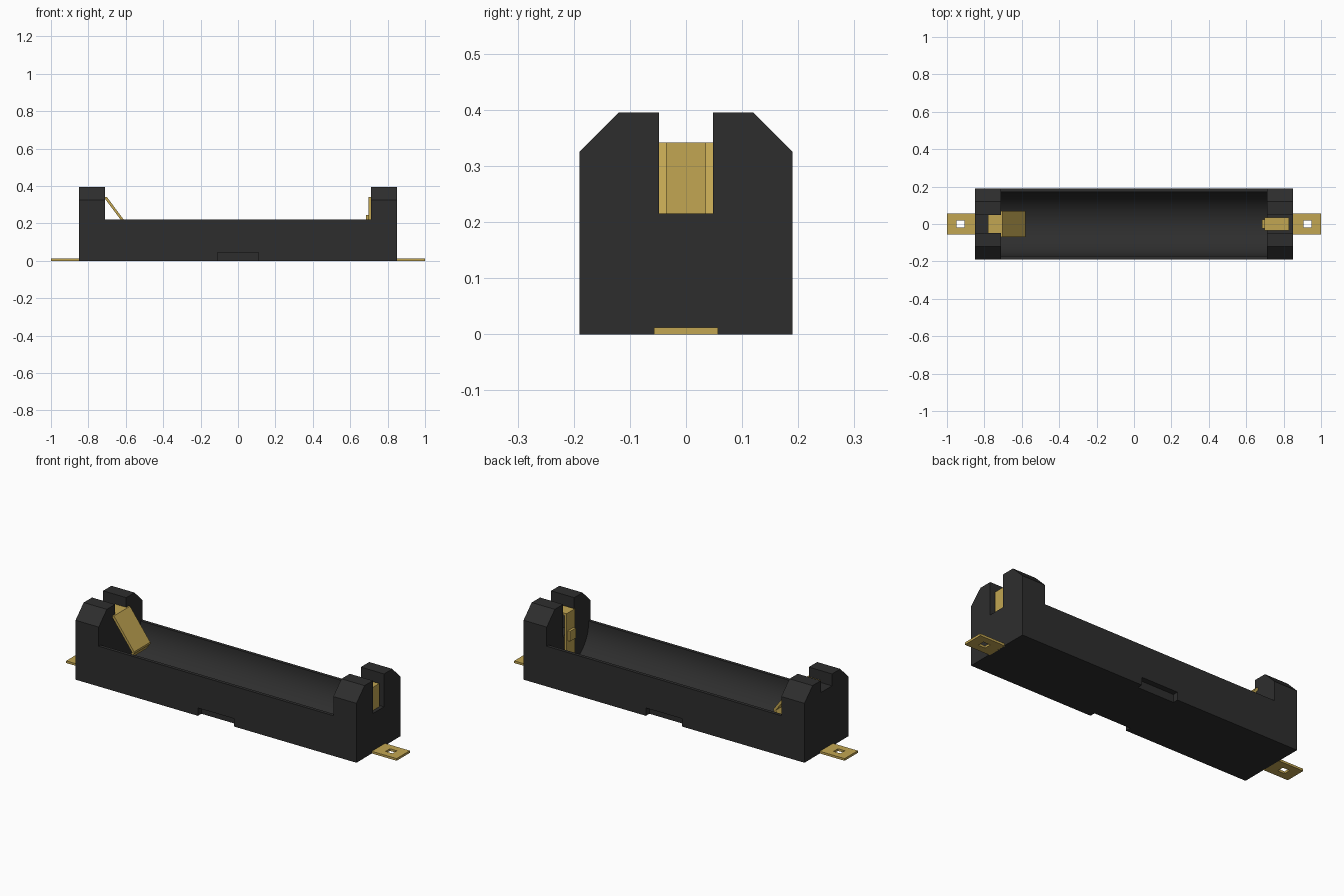
import bpy
import bmesh
import math

if "Cube" in bpy.data.objects:
    bpy.data.objects.remove(bpy.data.objects["Cube"], do_unlink=True)


def material(name, rgb, rough):
    m = bpy.data.materials.new(name)
    m.use_nodes = True
    m.diffuse_color = (*rgb, 1)
    bsdf = next(n for n in m.node_tree.nodes if n.type == 'BSDF_PRINCIPLED')
    bsdf.inputs["Base Color"].default_value = (*rgb, 1)
    bsdf.inputs["Roughness"].default_value = rough
    return m


black = material("black plastic", (0.027, 0.027, 0.027), 0.6)
gold = material("gold metal", (0.54, 0.38, 0.085), 0.5)


def prism(name, pts, axis, lo, hi, mat):
    """Extrude a 2D outline along x (points are y, z) or y (points are x, z)."""
    bm = bmesh.new()
    rings = []
    for t in (lo, hi):
        rings.append([bm.verts.new((t, a, b) if axis == 'x' else (a, t, b)) for a, b in pts])
    n = len(pts)
    bm.faces.new(rings[0])
    bm.faces.new(rings[1])
    for i in range(n):
        j = (i + 1) % n
        bm.faces.new((rings[0][i], rings[0][j], rings[1][j], rings[1][i]))
    bmesh.ops.recalc_face_normals(bm, faces=bm.faces)
    me = bpy.data.meshes.new(name)
    bm.to_mesh(me)
    bm.free()
    me.materials.append(mat)
    ob = bpy.data.objects.new(name, me)
    bpy.context.collection.objects.link(ob)
    return ob


def box(name, x0, x1, y0, y1, z0, z1, mat):
    return prism(name, [(x0, z0), (x1, z0), (x1, z1), (x0, z1)], 'y', y0, y1, mat)


def cut(ob, cutter):
    mod = ob.modifiers.new("cut", 'BOOLEAN')
    mod.operation = 'DIFFERENCE'
    mod.solver = 'EXACT'
    mod.object = cutter
    bpy.context.view_layer.objects.active = ob
    bpy.ops.object.modifier_apply(modifier=mod.name)
    bpy.data.objects.remove(cutter, do_unlink=True)


# Holder body: chamfered end outline run along the whole length
body = prism("holder_body",
             [(-0.19, 0), (0.19, 0), (0.19, 0.325), (0.12, 0.395), (-0.12, 0.395), (-0.19, 0.325)],
             'x', -0.85, 0.85, black)

# Open the middle down to the rim, leaving the two end walls
cut(body, box("cutter", -0.71, 0.71, -0.3, 0.3, 0.22, 0.6, black))

# Round cell trough
R, CZ, N = 0.172, 0.21, 32
arc = [(-R * math.cos(math.pi * i / N), CZ - R * math.sin(math.pi * i / N)) for i in range(N + 1)]
cut(body, prism("cutter", arc + [(R, 0.5), (-R, 0.5)], 'x', -0.71, 0.71, black))

# Slots in the end walls: deep on the right, shallow on the left
cut(body, box("cutter", 0.65, 0.95, -0.048, 0.048, 0.215, 0.6, black))
cut(body, box("cutter", -0.95, -0.65, -0.048, 0.048, 0.33, 0.6, black))

# Small notches under the long sides
for s in (-1, 1):
    y0, y1 = sorted((s * 0.16, s * 0.25))
    cut(body, box("cutter", -0.11, 0.11, y0, y1, -0.1, 0.043, black))

bpy.ops.object.select_all(action='DESELECT')
body.select_set(True)
bpy.context.view_layer.objects.active = body
bpy.ops.object.shade_smooth_by_angle(angle=math.radians(30))

# Solder tabs with square holes
for side, s in (("right", 1), ("left", -1)):
    x0, x1 = sorted((s * 0.845, s * 1.0))
    tab = box(side + "_solder_tab", x0, x1, -0.057, 0.057, 0, 0.012, gold)
    cut(tab, box("cutter", s * 0.927 - 0.021, s * 0.927 + 0.021, -0.019, 0.019, -0.1, 0.1, gold))

# Spring contact: flat strip in the slot, slanted blade with a bent lip
box("spring_strip", -0.78, -0.705, -0.048, 0.048, 0.33, 0.342, gold)
prism("spring_blade",
      [(-0.712, 0.342), (-0.702, 0.342), (-0.58, 0.178), (-0.58, 0.168), (-0.604, 0.136),
       (-0.612, 0.142), (-0.592, 0.172), (-0.712, 0.332)],
      'y', -0.07, 0.07, gold)

# Fixed contact: strip folded over the right slot, with a raised button
prism("fixed_contact",
      [(0.698, 0.09), (0.71, 0.09), (0.71, 0.33), (0.818, 0.33), (0.818, 0.215),
       (0.83, 0.215), (0.83, 0.342), (0.698, 0.342)],
      'y', -0.036, 0.036, gold)
box("contact_button", 0.684, 0.70, -0.025, 0.025, 0.19, 0.245, gold)
